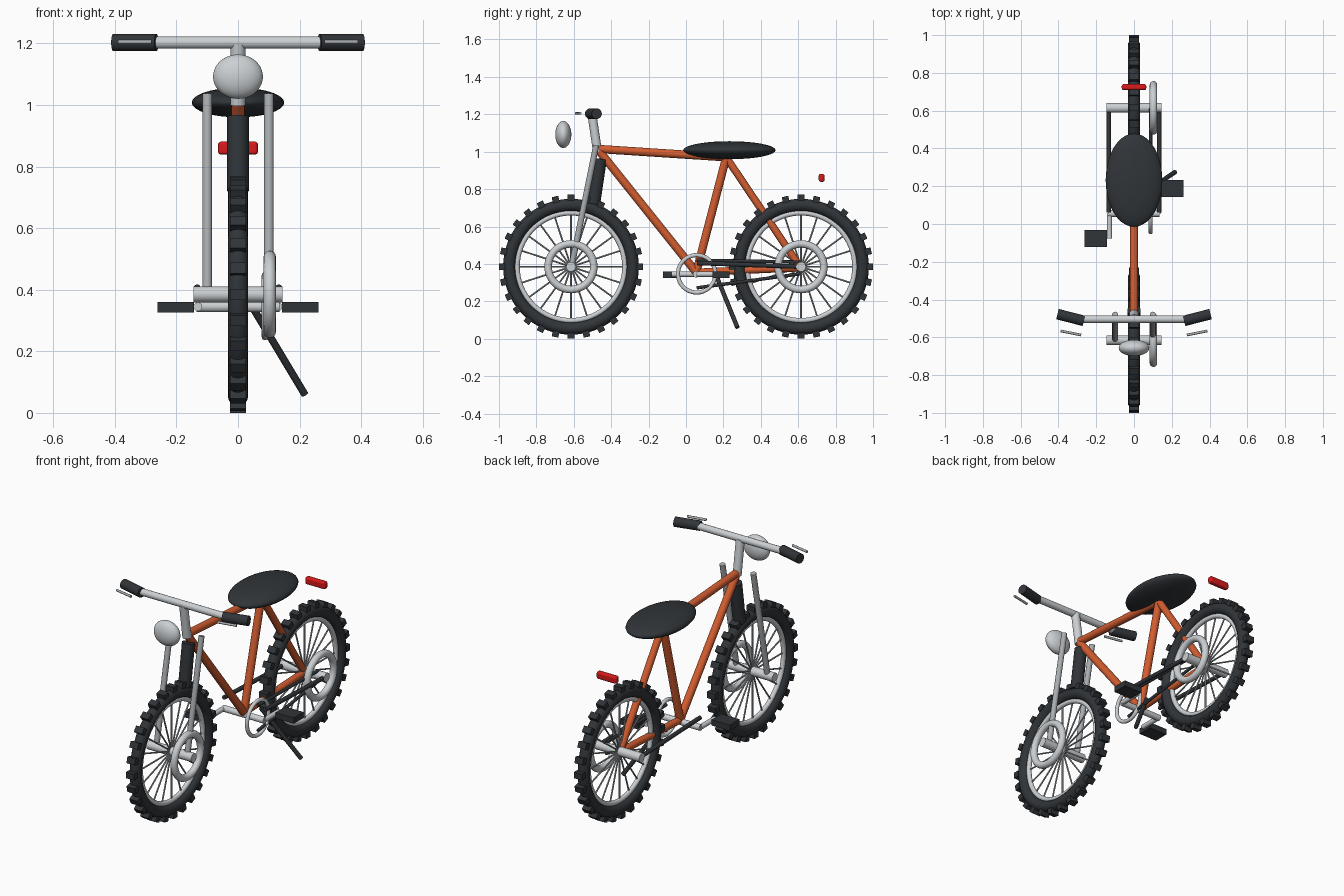
import bpy
from math import pi, sin, cos, radians
from mathutils import Vector, Matrix

if "Cube" in bpy.data.objects:
    bpy.data.objects.remove(bpy.data.objects["Cube"])


def material(name, rgb):
    m = bpy.data.materials.new(name)
    m.diffuse_color = (*rgb, 1)
    m.use_nodes = True
    m.node_tree.nodes["Principled BSDF"].inputs["Base Color"].default_value = m.diffuse_color
    return m


BLACK = material("black", (0.03, 0.035, 0.04))
ORANGE = material("orange", (0.65, 0.11, 0.03))
RED = material("red", (0.7, 0.01, 0.01))
STEEL = material("steel", (0.6, 0.63, 0.65))
DARK_STEEL = material("dark_steel", (0.4, 0.42, 0.44))


def finish(name, mat, smooth=True):
    o = bpy.context.object
    o.name = name
    o.data.materials.append(mat)
    if smooth:
        bpy.ops.object.shade_smooth_by_angle(angle=radians(40))
    return o


def tube(name, a, b, r, mat, sides=20, r2=None):
    a, b = Vector(a), Vector(b)
    d = b - a
    bpy.ops.mesh.primitive_cone_add(vertices=sides, radius1=r, radius2=r if r2 is None else r2,
                                    depth=d.length, location=(a + b) / 2,
                                    rotation=d.to_track_quat('Z', 'Y').to_euler())
    return finish(name, mat)


def ring(name, loc, major, minor, mat, segs=64):
    bpy.ops.mesh.primitive_torus_add(location=loc, rotation=(0, pi / 2, 0), major_radius=major,
                                     minor_radius=minor, major_segments=segs, minor_segments=16)
    return finish(name, mat)


def ball(name, loc, size, mat):
    bpy.ops.mesh.primitive_uv_sphere_add(segments=40, ring_count=20, location=loc)
    o = finish(name, mat)
    o.scale = size
    return o


def box(name, loc, size, mat, rot=(0, 0, 0), bevel=0.0):
    bpy.ops.mesh.primitive_cube_add(size=1, location=loc, rotation=rot)
    o = finish(name, mat, False)
    o.data.transform(Matrix.Diagonal((*size, 1)))
    if bevel:
        mod = o.modifiers.new("bevel", 'BEVEL')
        mod.width = bevel
        mod.segments = 3
    return o


# Wheels: tyre, knobs, rim, spokes, hub and disc
WZ = 0.385
for label, wy in (("front", -0.615), ("rear", 0.615)):
    ring(f"{label}_tyre", (0, wy, WZ), 0.330, 0.033, BLACK)
    ring(f"{label}_rim", (0, wy, WZ), 0.288, 0.014, STEEL)
    for i in range(28):
        t = 2 * pi * i / 28
        box(f"{label}_tread_knob", (0, wy + 0.369 * cos(t), WZ + 0.369 * sin(t)),
            (0.052, 0.032, 0.036), BLACK, (t, 0, 0)).name = f"{label}_tread_knob_{i}"
    for i in range(20):
        t = 2 * pi * i / 20
        tube(f"{label}_spoke_{i}", (0, wy, WZ),
             (0, wy + 0.285 * cos(t), WZ + 0.285 * sin(t)), 0.0045, DARK_STEEL, 8)
    tube(f"{label}_hub", (-0.145, wy, WZ), (0.145, wy, WZ), 0.026, STEEL)
    ring(f"{label}_brake_ring", (0.103, wy, WZ), 0.122, 0.02, STEEL, 48)

# Frame tubes
head, seat_top = (0, -0.473, 1.015), (0, 0.215, 0.97)
bracket, axle = (0, 0.055, 0.355), (0, 0.612, 0.38)
tube("top_tube", head, seat_top, 0.022, ORANGE)
tube("down_tube", head, bracket, 0.022, ORANGE)
tube("seat_tube", seat_top, bracket, 0.022, ORANGE)
tube("seat_stay", seat_top, axle, 0.02, ORANGE)
tube("chain_stay", bracket, axle, 0.02, ORANGE)

# Steering: shock, stem and handlebar
tube("front_shock", (0, -0.494, 0.72), (0, -0.458, 0.962), 0.035, BLACK)
tube("stem", (0, -0.473, 1.0), (0, -0.503, 1.2), 0.024, STEEL)
tube("handlebar", (-0.28, -0.504, 1.203), (0.28, -0.504, 1.203), 0.02, STEEL)

# Mirrored parts
for side, s in (("right", 1), ("left", -1)):
    tube(f"{side}_fork_leg", (s * 0.1, -0.612, WZ), (s * 0.1, -0.48, 1.035), 0.016, DARK_STEEL)
    tube(f"{side}_grip", (s * 0.265, -0.513, 1.203), (s * 0.405, -0.477, 1.203), 0.028, BLACK)
    tube(f"{side}_brake_lever", (s * 0.28, -0.588, 1.205), (s * 0.388, -0.566, 1.205), 0.007, DARK_STEEL, 12)
    tube(f"{side}_swing_arm", (s * 0.133, 0.612, 0.385), (s * 0.133, 0.06, 0.405), 0.012, BLACK)
    py = 0.055 + s * 0.133
    tube(f"{side}_crank", (s * 0.13, 0.055, 0.345), (s * 0.13, py, 0.345), 0.014, STEEL)
    box(f"{side}_pedal", (s * 0.202, py, 0.343), (0.118, 0.09, 0.034), BLACK)

# Drivetrain
tube("crank_axle", (-0.135, 0.055, 0.345), (0.135, 0.055, 0.345), 0.018, STEEL)
ring("chainring", (0.088, 0.057, 0.347), 0.1, 0.011, STEEL, 48)
tube("upper_chain", (0.088, 0.057, 0.42), (0.088, 0.612, 0.41), 0.009, BLACK, 12)
tube("lower_chain", (0.088, 0.057, 0.272), (0.088, 0.612, 0.347), 0.009, BLACK, 12)
tube("kickstand", (0.04, 0.155, 0.355), (0.217, 0.275, 0.06), 0.012, BLACK)

# Seat and lights
ball("seat", (0, 0.232, 1.008), (0.15, 0.247, 0.048), BLACK)
ball("headlight", (0, -0.656, 1.092), (0.081, 0.043, 0.072), STEEL)
box("tail_light", (0, 0.725, 0.86), (0.13, 0.031, 0.042), RED, bevel=0.01)
